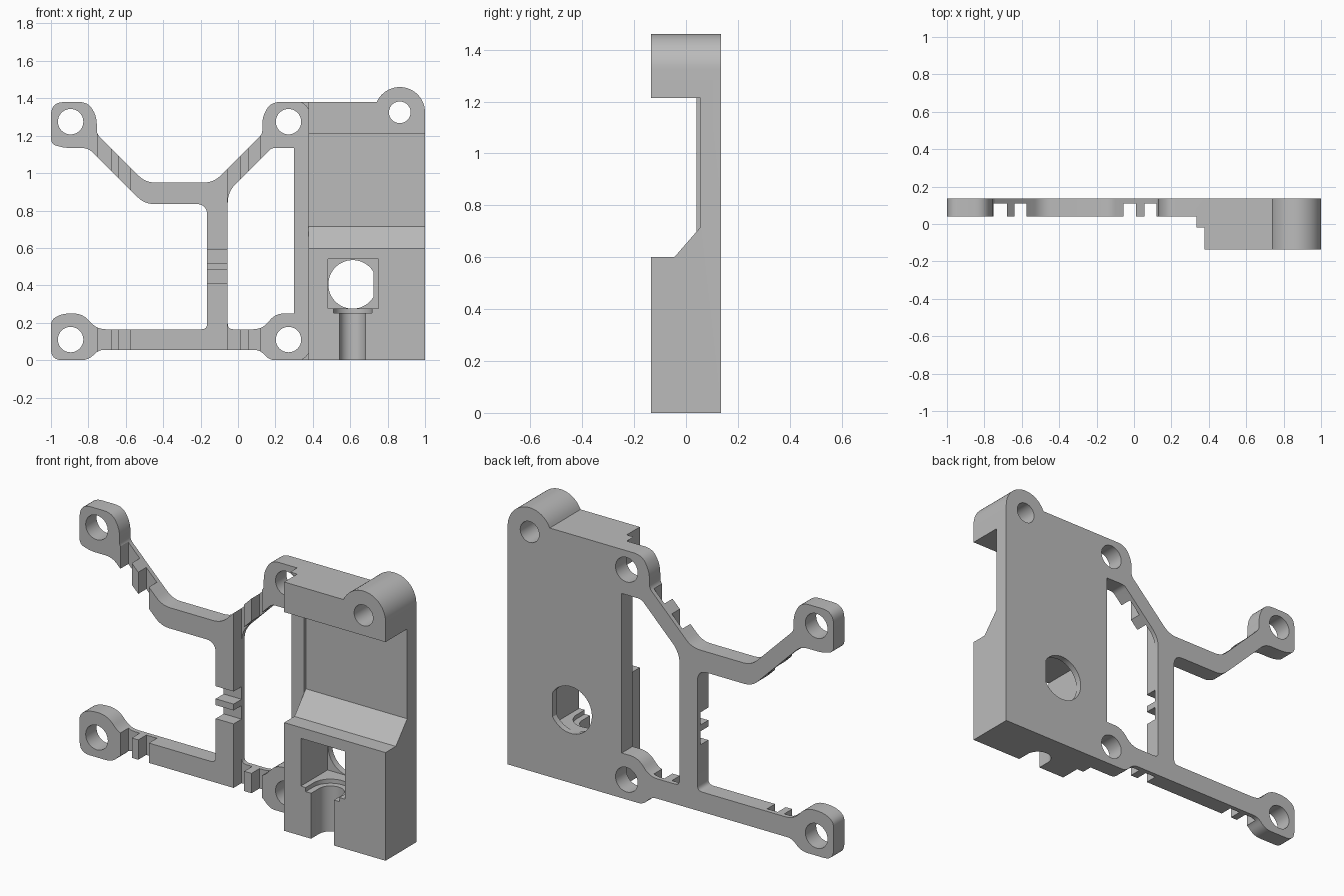
import bpy, bmesh, math
from mathutils import Vector

if "Cube" in bpy.data.objects:
    bpy.data.objects.remove(bpy.data.objects["Cube"])

BACK, FRONT, ARM = 0.135, -0.135, 0.04      # depth levels along y

grey = bpy.data.materials.new("plain grey")
grey.diffuse_color = (0.5, 0.5, 0.5, 1)
grey.use_nodes = True
grey.node_tree.nodes["Principled BSDF"].inputs["Base Color"].default_value = grey.diffuse_color


def prism(name, pts, a, b, axis="y"):
    """Extrude (x,z) points along y, or (y,z) points along x."""
    bm = bmesh.new()
    rings = []
    for d in (a, b):
        rings.append([bm.verts.new((u, d, v) if axis == "y" else (d, u, v)) for u, v in pts])
    n = len(pts)
    bm.faces.new(rings[0])
    bm.faces.new(rings[1][::-1])
    for i in range(n):
        j = (i + 1) % n
        bm.faces.new((rings[0][j], rings[0][i], rings[1][i], rings[1][j]))
    bmesh.ops.recalc_face_normals(bm, faces=bm.faces)
    me = bpy.data.meshes.new(name)
    bm.to_mesh(me)
    bm.free()
    me.materials.append(grey)
    ob = bpy.data.objects.new(name, me)
    bpy.context.collection.objects.link(ob)
    return ob


def rect(u0, u1, v0, v1):
    return [(u0, v0), (u1, v0), (u1, v1), (u0, v1)]


def arc(cx, cz, r, a0=0, a1=360, n=40):
    m = n if a1 - a0 == 360 else n + 1
    return [(cx + r * math.cos(math.radians(a0 + (a1 - a0) * i / n)),
             cz + r * math.sin(math.radians(a0 + (a1 - a0) * i / n))) for i in range(m)]


def rounded(corners, steps=6):
    """Round each (x, z, setback) corner with a small curve."""
    out = []
    for i, (x, z, t) in enumerate(corners):
        p = Vector((x, z))
        if t == 0:
            out.append((x, z))
            continue
        ends = []
        for q in (corners[i - 1], corners[(i + 1) % len(corners)]):
            d = Vector(q[:2]) - p
            ends.append(p + d.normalized() * min(t, d.length * 0.48))
        for k in range(steps + 1):
            s = k / steps
            out.append(tuple(ends[0] * (1 - s) ** 2 + p * 2 * s * (1 - s) + ends[1] * s * s))
    return out


def combine(target, other, op):
    m = target.modifiers.new(op.lower(), "BOOLEAN")
    m.operation, m.solver, m.object = op, "EXACT", other
    bpy.context.view_layer.objects.active = target
    bpy.ops.object.modifier_apply(modifier=m.name)
    bpy.data.objects.remove(other)


# Arm frame outline, with the left edge of the plate included
outer = [(-1, 1.155, .03), (-.93, 1.135, .03), (-.8, 1.135, .04), (-.5, .835, .05),
         (-.165, .835, .06), (-.165, .165, .03), (-.755, .165, .05), (-.83, .25, .06),
         (-.94, .25, .05), (-1, .215, .03), (-1, 0, .06), (-.8, 0, .04),
         (-.745, .055, .03), (.115, .055, .03), (.17, 0, .03), (.45, 0, 0),
         (.45, 1.38, 0), (.175, 1.38, .05), (.13, 1.3, .04), (.13, 1.21, .02),
         (-.13, .95, .05), (-.495, .95, .05), (-.755, 1.21, .02), (-.755, 1.3, .04),
         (-.8, 1.38, .05), (-1, 1.38, .07)]
window = [(-.055, .165, .03), (.13, .165, .05), (.2, .25, .05), (.3, .25, 0),
          (.3, 1.135, 0), (.18, 1.135, .02), (-.055, .9, .06)]
body = prism("bracket_body", rounded(outer), ARM, BACK)
combine(body, prism("window_cut", rounded(window), -.3, .3), "DIFFERENCE")

# Strain notches across the arms and the post
for x0, x1 in ((-.75, -.68), (-.64, -.575), (-.055, .01), (.055, .12)):
    combine(body, prism("arm_notch", rect(x0, x1, -.1, 1.5), -.1, .11), "DIFFERENCE")
for z0, z1 in ((.41, .485), (.52, .59)):
    combine(body, prism("post_notch", rect(-.25, .02, z0, z1), -.1, .11), "DIFFERENCE")

# Thick block with the round ear on its top corner
block = [(.378, 0), (1, 0)] + arc(.865, 1.325, .135, 0, 156, 24) + [(.378, 1.38)]
combine(body, prism("block", block, FRONT, BACK), "UNION")

# Small corner tabs beside the block
for flip in (False, True):
    tab = [(.335, 0), (.4, 0), (.4, .04), (.378, .04), (.362, .019)]
    if flip:
        tab = [(x, 1.38 - z) for x, z in tab]
    combine(body, prism("corner_tab", tab, -.02, .08), "UNION")

# Wide recess with a sloped lower edge
recess = [(-.3, .6), (-.045, .6), (.055, .715), (.055, 1.213), (-.3, 1.213)]
combine(body, prism("recess_cut", recess, .378, 1.2, "x"), "DIFFERENCE")

# Square pocket, round back opening with one flat side, collar and channel
combine(body, prism("pocket_cut", rect(.48, .75, .275, .54), -.3, .1), "DIFFERENCE")
opening = [(min(x, .725), z) for x, z in arc(.613, .405, .13, 4.5, 364.5)]
combine(body, prism("opening_cut", opening, .05, .3), "DIFFERENCE")


def channel(name, r, z0, z1):
    # U-shaped groove, open at the front, swept upward
    u = [(.613 - r, -.3), (.613 + r, -.3)] + arc(.613, -.065, r, 0, 180, 20)
    ob = prism(name, [(x, -y) for x, y in u], z0, z1)
    # turn the extrusion direction upright
    for v in ob.data.vertices:
        x, y, z = v.co
        v.co = (x, -z, y)
    ob.data.flip_normals()
    bm = bmesh.new()
    bm.from_mesh(ob.data)
    bmesh.ops.recalc_face_normals(bm, faces=bm.faces)
    bm.to_mesh(ob.data)
    bm.free()
    return ob


combine(body, channel("channel_cut", .07, -.1, .3), "DIFFERENCE")
combine(body, channel("collar_cut", .103, .252, .3), "DIFFERENCE")

# Screw holes
for x, z, r in ((-.895, 1.275, .068), (.27, 1.275, .068), (-.895, .11, .068),
                (.27, .11, .068), (.865, 1.325, .058)):
    combine(body, prism("screw_hole", arc(x, z, r), -.3, .3), "DIFFERENCE")

bpy.ops.object.select_all(action="DESELECT")
body.select_set(True)
bpy.context.view_layer.objects.active = body
bpy.ops.object.shade_smooth_by_angle(angle=math.radians(25))
